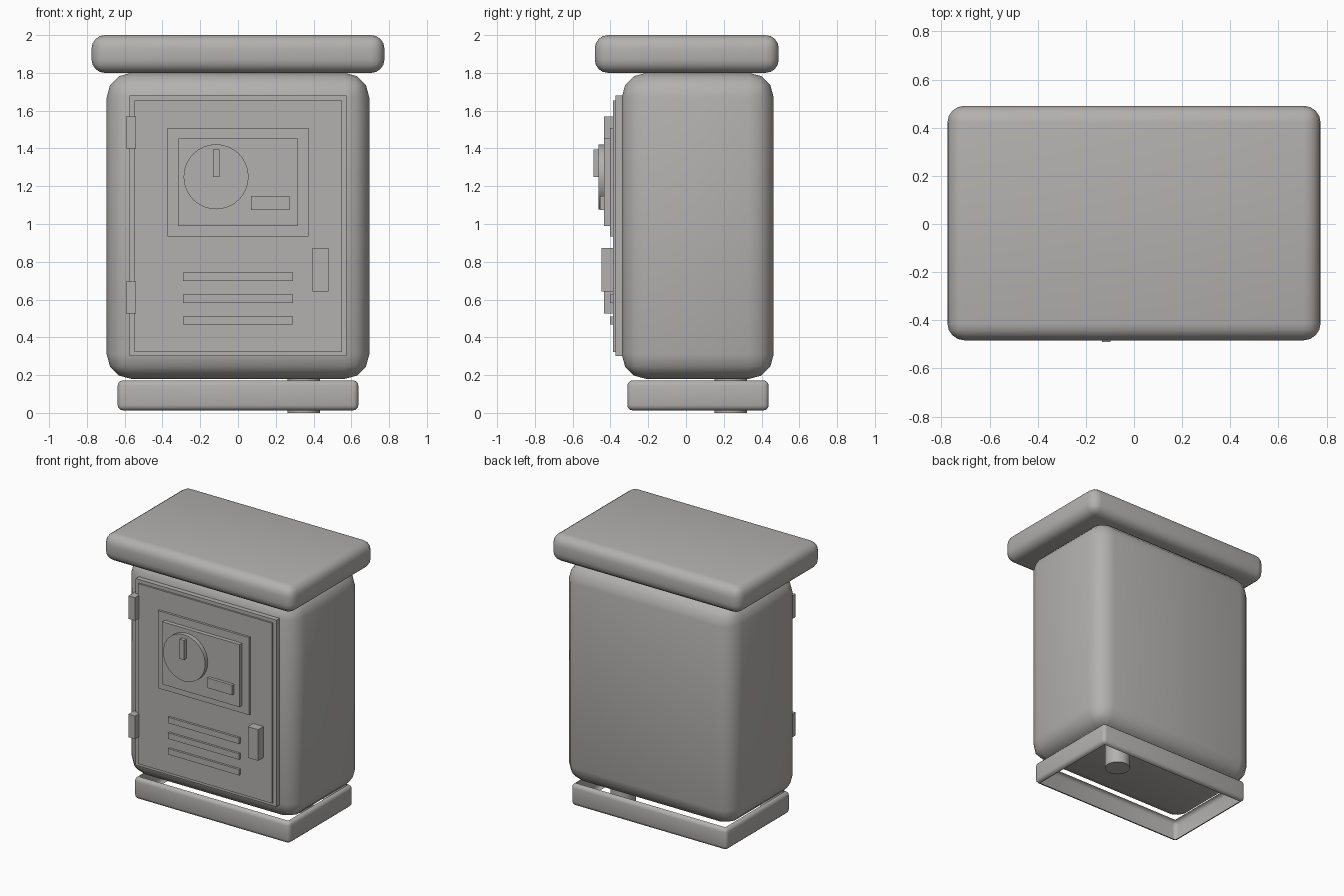
import bpy
import bmesh
import math

cube = bpy.data.objects.get("Cube")
if cube:
    bpy.data.objects.remove(cube, do_unlink=True)

grey = bpy.data.materials.new("warm grey")
grey.use_nodes = True
COLOUR = (0.45, 0.44, 0.425, 1)
grey.diffuse_color = COLOUR
grey.node_tree.nodes["Principled BSDF"].inputs["Base Color"].default_value = COLOUR


def finish(name, bm, smooth=False):
    mesh = bpy.data.meshes.new(name)
    bm.to_mesh(mesh)
    bm.free()
    mesh.materials.append(grey)
    obj = bpy.data.objects.new(name, mesh)
    bpy.context.collection.objects.link(obj)
    if smooth:
        bpy.ops.object.select_all(action='DESELECT')
        obj.select_set(True)
        bpy.context.view_layer.objects.active = obj
        bpy.ops.object.shade_smooth_by_angle(angle=math.radians(40))
    return obj


def box(name, x, y, z, bevel=0, segments=3, open_ends=False):
    """Box from (min, max) ranges, optionally rounded and open above and below."""
    bm = bmesh.new()
    bmesh.ops.create_cube(bm, size=1)
    for v in bm.verts:
        for axis, (low, high) in enumerate((x, y, z)):
            v.co[axis] = high if v.co[axis] > 0 else low
    if bevel:
        bmesh.ops.bevel(bm, geom=bm.edges[:], offset=bevel, segments=segments,
                        profile=0.5, affect='EDGES')
    if open_ends:
        bm.normal_update()
        caps = [f for f in bm.faces if abs(f.normal.z) > 0.99]
        bmesh.ops.delete(bm, geom=caps, context='FACES')
    return finish(name, bm, bevel > 0)


def cylinder(name, centre, radius, depth, along_y=False, sides=32):
    bm = bmesh.new()
    bmesh.ops.create_cone(bm, cap_ends=True, segments=sides,
                          radius1=radius, radius2=radius, depth=depth)
    obj = finish(name, bm, True)
    obj.location = centre
    if along_y:
        obj.rotation_euler.x = math.pi / 2
    return obj


# Main rounded masses
box("cabinet_body", (-0.695, 0.695), (-0.34, 0.464), (0.18, 1.8), 0.13, 3)
box("roof_cap", (-0.775, 0.775), (-0.483, 0.491), (1.8, 2.0), 0.07, 4)
box("base_skirt", (-0.637, 0.637), (-0.311, 0.438), (0.013, 0.172), 0.028, 3, True)
cylinder("cable_conduit", (0.348, 0.237, 0.1), 0.086, 0.2)

# Door with its surround
box("door_frame", (-0.575, 0.575), (-0.374, -0.33), (0.3, 1.68))
box("door_panel", (-0.548, 0.55), (-0.387, -0.34), (0.323, 1.655))
for label, z in (("lower", 0.525), ("upper", 1.4)):
    box(label + "_hinge", (-0.593, -0.539), (-0.433, -0.335), (z, z + 0.17))
box("door_handle", (0.394, 0.479), (-0.448, -0.38), (0.643, 0.873))

# Meter
box("meter_surround", (-0.373, 0.373), (-0.403, -0.38), (0.935, 1.508))
box("meter_plate", (-0.315, 0.315), (-0.433, -0.39), (0.99, 1.452))
cylinder("meter_dial", (-0.116, -0.442, 1.25), 0.172, 0.044, True)
box("dial_pointer", (-0.133, -0.098), (-0.491, -0.45), (1.25, 1.394))
box("meter_tag", (0.068, 0.272), (-0.456, -0.42), (1.075, 1.149))

# Louvre strips
for i in range(3):
    z = 0.467 + i * 0.116
    box(f"vent_strip_{i + 1}", (-0.29, 0.29), (-0.403, -0.38), (z, z + 0.044))
